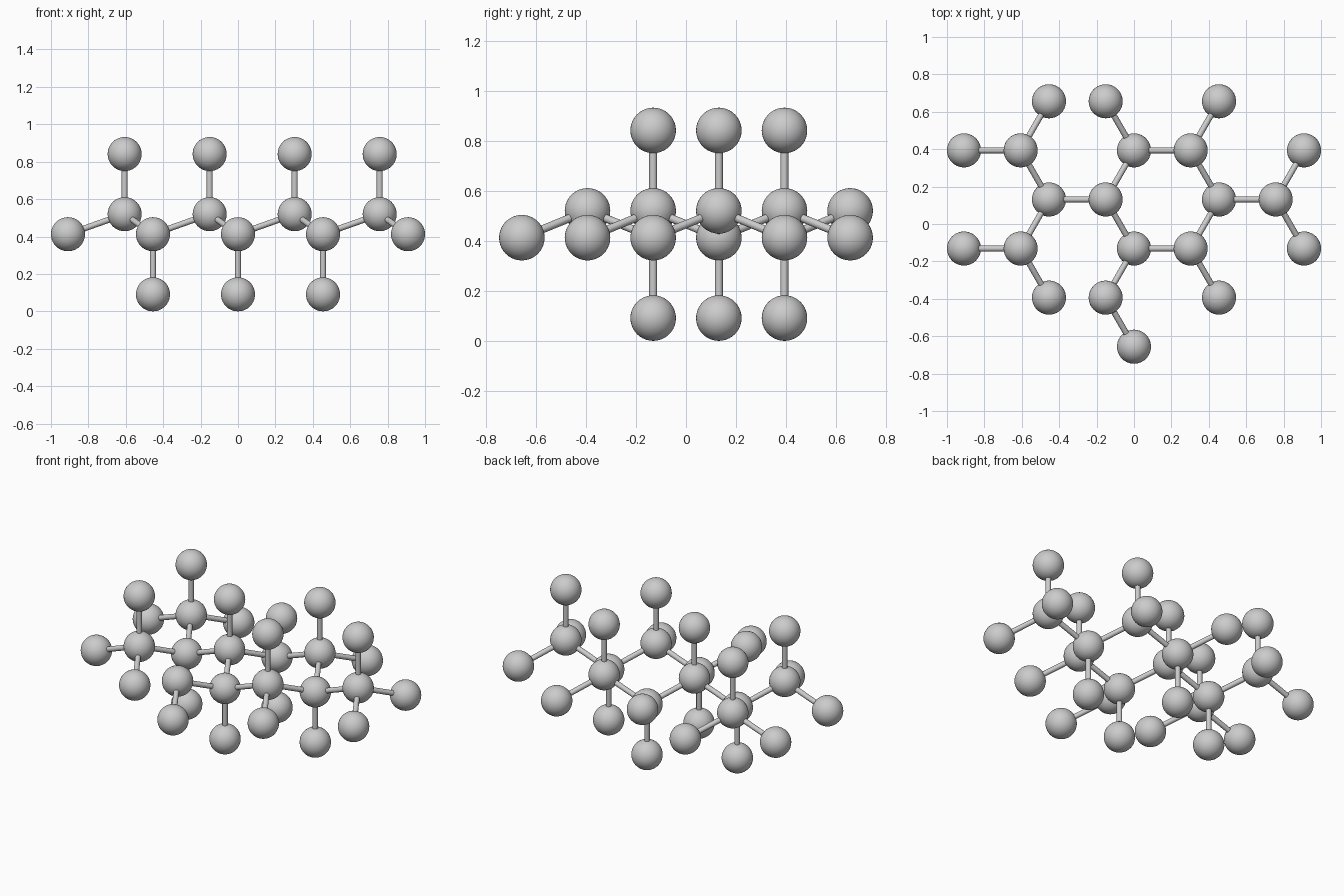
import bpy
from mathutils import Vector

if "Cube" in bpy.data.objects:
    bpy.data.objects.remove(bpy.data.objects["Cube"])

BALL_R = 0.091
STICK_R = 0.016
BOND = 0.3214
UX = BOND * 0.9428 / 2            # half of a bond's plan length
UY = UX * 3 ** 0.5 / 2            # half of a row spacing

LOW, HIGH = BALL_R + BOND, BALL_R + BOND * 4 / 3
LEVELS = {0: BALL_R, 1: LOW, 2: HIGH, 3: HIGH + BOND}   # ball layers

# Fully bonded centres in lattice steps (x, y)
upper_core = [(-4, 3), (-4, -1), (-1, 1), (2, 3), (2, -1), (5, 1)]
lower_core = [(-3, 1), (0, 3), (0, -1), (3, 1)]
spokes = [(-2, 0), (1, 2), (1, -2)]

# Collect bonds between balls; each ball is (x, y, layer)
bonds = set()
for x, y in upper_core:
    bonds.add(((x, y, 2), (x, y, 3)))
    for dx, dy in spokes:
        bonds.add(((x + dx, y + dy, 1), (x, y, 2)))
for x, y in lower_core:
    bonds.add(((x, y, 0), (x, y, 1)))
    for dx, dy in spokes:
        bonds.add(((x, y, 1), (x - dx, y - dy, 2)))
bonds.add(((0, -5, 1), (-1, -3, 2)))   # dangling front tail
balls = sorted({b for pair in bonds for b in pair})


def place(b):
    return Vector((b[0] * UX, b[1] * UY, LEVELS[b[2]]))


def instance(name, mesh, location):
    ob = bpy.data.objects.new(name, mesh)
    ob.location = location
    bpy.context.collection.objects.link(ob)
    return ob


# Shared ball and stick meshes
bpy.ops.mesh.primitive_uv_sphere_add(segments=40, ring_count=20, radius=BALL_R)
bpy.ops.object.shade_smooth()
proto_ball = bpy.context.object
ball_mesh = proto_ball.data
bpy.data.objects.remove(proto_ball)

bpy.ops.mesh.primitive_cylinder_add(vertices=24, radius=STICK_R, depth=BOND)
bpy.ops.object.shade_smooth_by_angle()
proto_stick = bpy.context.object
stick_mesh = proto_stick.data
bpy.data.objects.remove(proto_stick)

# Balls
for i, b in enumerate(balls):
    instance(f"ball_{i + 1:02d}", ball_mesh, place(b))

# Sticks
for i, (a, b) in enumerate(sorted(bonds)):
    p, q = place(a), place(b)
    stick = instance(f"stick_{i + 1:02d}", stick_mesh, (p + q) / 2)
    stick.rotation_euler = (q - p).to_track_quat('Z', 'Y').to_euler()
